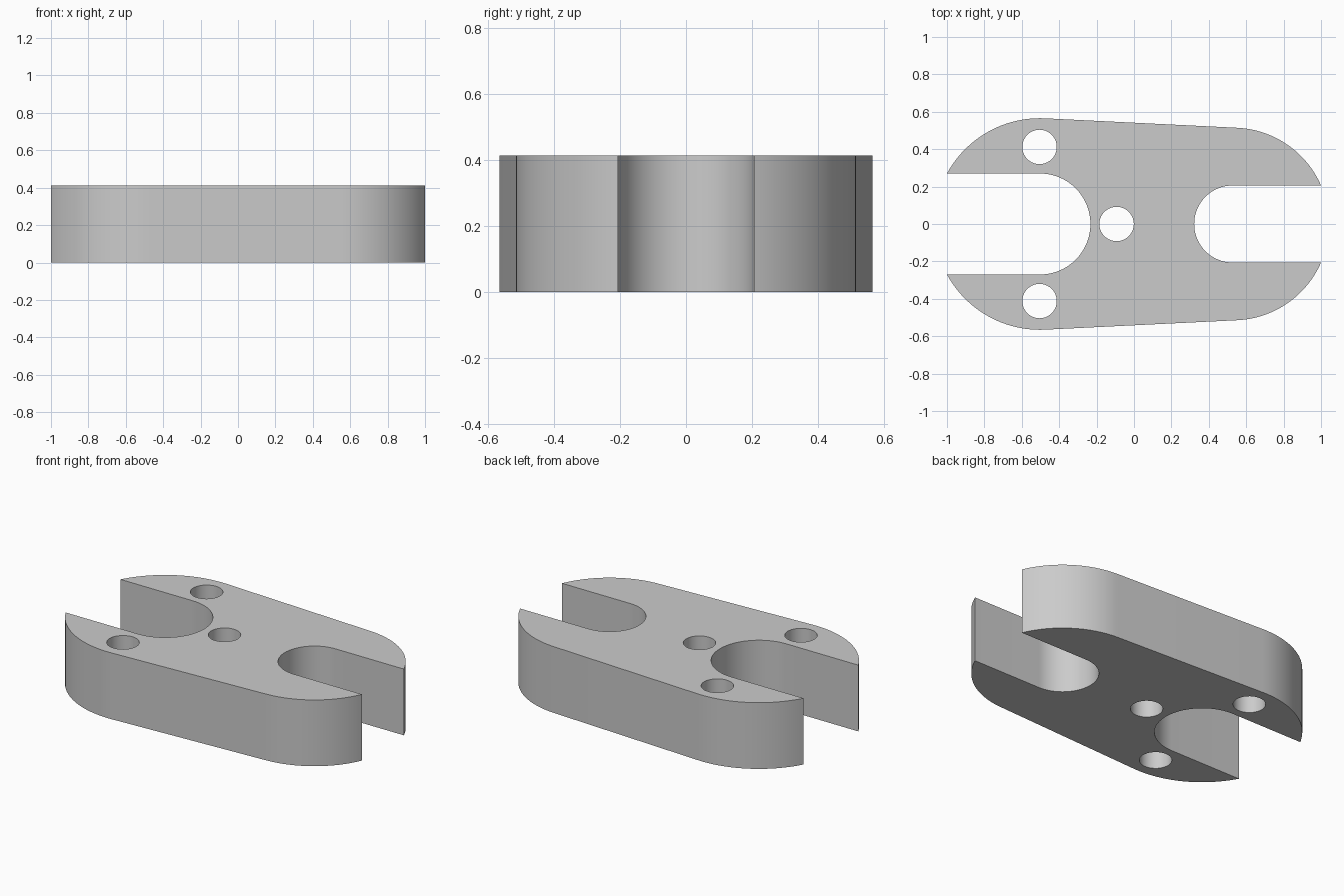
import bpy, bmesh
from math import asin, atan2, cos, sin, pi

if "Cube" in bpy.data.objects:
    bpy.data.objects.remove(bpy.data.objects["Cube"])

HEIGHT = 0.413
LEFT_X, LEFT_SLOT, LEFT_R = -0.503, 0.27, 0.5656    # wide end
RIGHT_X, RIGHT_SLOT, RIGHT_R = 0.528, 0.206, 0.515  # narrow end
HOLE_R = 0.092
HOLES = [(-0.505, 0.412), (-0.505, -0.412), (-0.093, 0)]


def arc(cx, cy, r, start, end, steps):
    angles = [start + (end - start) * i / steps for i in range(steps + 1)]
    return [(cx + r * cos(a), cy + r * sin(a)) for a in angles]


# Outline: two slotted round ends joined by tangent flanks
tangent = pi / 2 - asin((LEFT_R - RIGHT_R) / (RIGHT_X - LEFT_X))
right_tip = atan2(RIGHT_SLOT, 1 - RIGHT_X)
left_tip = atan2(LEFT_SLOT, -1 - LEFT_X)
outline = (
    arc(RIGHT_X, 0, RIGHT_R, right_tip, tangent, 24)
    + arc(LEFT_X, 0, LEFT_R, tangent, left_tip, 24)
    + arc(LEFT_X, 0, LEFT_SLOT, pi / 2, -pi / 2, 40)
    + arc(LEFT_X, 0, LEFT_R, -left_tip, -tangent, 24)
    + arc(RIGHT_X, 0, RIGHT_R, -tangent, -right_tip, 24)
    + arc(RIGHT_X, 0, RIGHT_SLOT, -pi / 2, -3 * pi / 2, 40)
)
loops = [outline] + [arc(x, y, HOLE_R, 0, 2 * pi, 40)[:-1] for x, y in HOLES]

# Fill the profile around the holes and extrude it to full height
bm = bmesh.new()
for loop in loops:
    verts = [bm.verts.new((x, y, 0)) for x, y in loop]
    for a, b in zip(verts, verts[1:] + verts[:1]):
        bm.edges.new((a, b))
bmesh.ops.triangle_fill(bm, use_beauty=True, use_dissolve=False, edges=bm.edges[:])
top = bmesh.ops.extrude_face_region(bm, geom=bm.faces[:], use_keep_orig=True)
for v in top["geom"]:
    if isinstance(v, bmesh.types.BMVert):
        v.co.z = HEIGHT
bmesh.ops.recalc_face_normals(bm, faces=bm.faces[:])

mesh = bpy.data.meshes.new("slotted_plate")
bm.to_mesh(mesh)
bm.free()
plate = bpy.data.objects.new("slotted_plate", mesh)
bpy.context.collection.objects.link(plate)

# Plain grey finish
grey = bpy.data.materials.new("plain_grey")
grey.use_nodes = True
color = (0.6, 0.6, 0.6, 1)
grey.diffuse_color = color
grey.node_tree.nodes["Principled BSDF"].inputs["Base Color"].default_value = color
mesh.materials.append(grey)

# Smooth curved walls, crisp rims and tips
bpy.ops.object.select_all(action="DESELECT")
plate.select_set(True)
bpy.context.view_layer.objects.active = plate
bpy.ops.object.shade_smooth_by_angle(angle=pi / 6)
